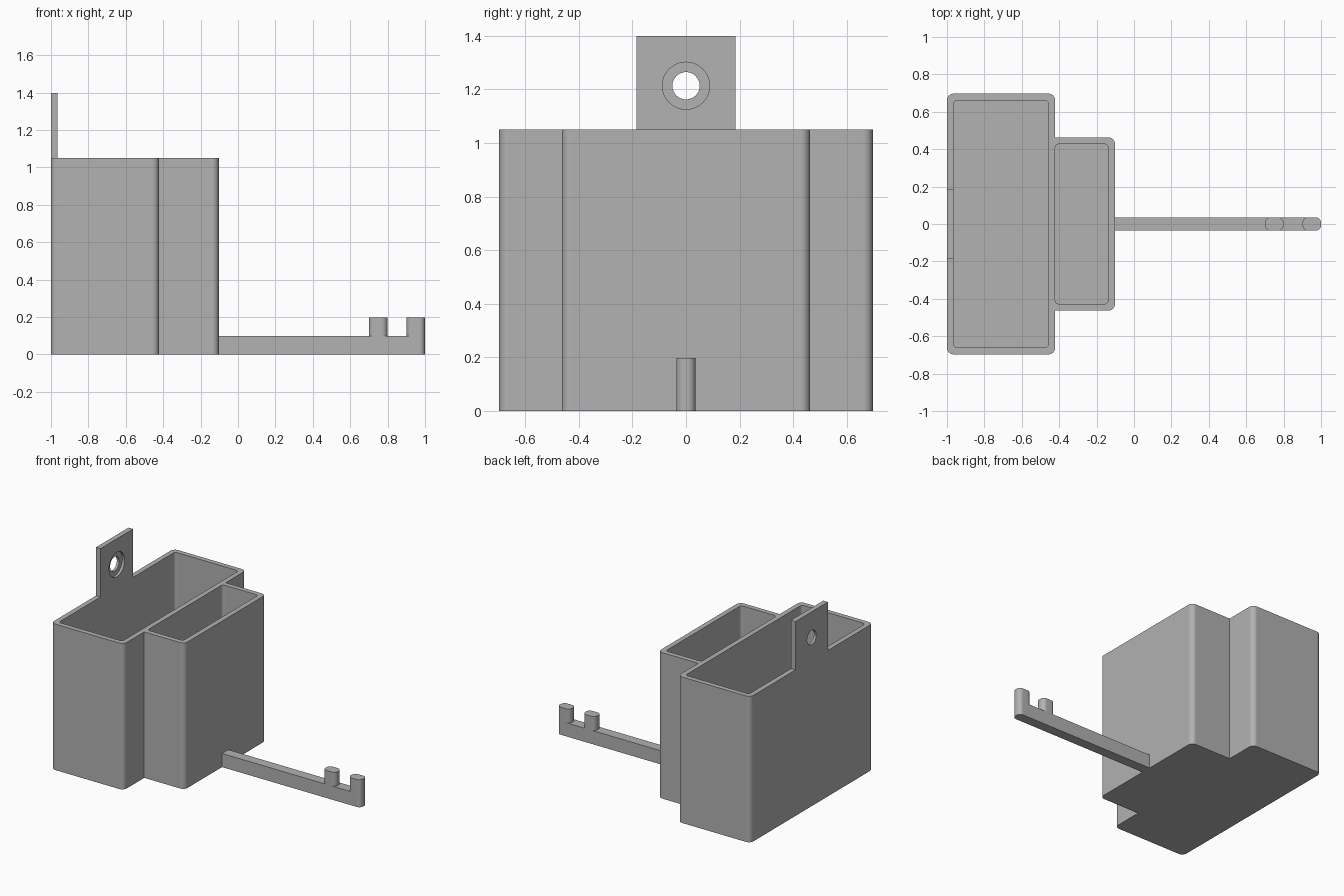
import bpy, bmesh, math
from mathutils import Vector

cube = bpy.data.objects.get("Cube")
if cube:
    bpy.data.objects.remove(cube, do_unlink=True)

GREY = (0.445, 0.445, 0.445, 1)
grey = bpy.data.materials.new("plain grey")
grey.use_nodes = True
grey.diffuse_color = GREY
grey.node_tree.nodes["Principled BSDF"].inputs["Base Color"].default_value = GREY


def rounded(corners, steps=6):
    """Outline from (x, y, radius) corners; radius 0 stays sharp."""
    pts = []
    for i, (x, y, r) in enumerate(corners):
        p = Vector((x, y))
        if r == 0:
            pts.append(p)
            continue
        a = (Vector(corners[i - 1][:2]) - p).normalized()
        b = (Vector(corners[(i + 1) % len(corners)][:2]) - p).normalized()
        for s in range(steps + 1):
            t = s / steps * math.pi / 2
            pts.append(p + a * r * (1 - math.sin(t)) + b * r * (1 - math.cos(t)))
    return pts


def rect(x0, x1, half, r0, r1):
    return rounded([(x0, -half, r0), (x1, -half, r1), (x1, half, r1), (x0, half, r0)])


def link(name, bm):
    bmesh.ops.recalc_face_normals(bm, faces=bm.faces)
    mesh = bpy.data.meshes.new(name)
    bm.to_mesh(mesh)
    bm.free()
    mesh.materials.append(grey)
    ob = bpy.data.objects.new(name, mesh)
    bpy.context.collection.objects.link(ob)
    return ob


def prism(name, outline, z0, z1):
    bm = bmesh.new()
    face = bm.faces.new([bm.verts.new((p.x, p.y, z0)) for p in outline])
    new = bmesh.ops.extrude_face_region(bm, geom=[face])["geom"]
    bmesh.ops.translate(bm, vec=(0, 0, z1 - z0),
                        verts=[v for v in new if isinstance(v, bmesh.types.BMVert)])
    # Extruding keeps the first face as the lower cap only if it is still there
    if not face.is_valid:
        bmesh.ops.holes_fill(bm, edges=[e for e in bm.edges if e.is_boundary])
    return link(name, bm)


def drill(name, radius, x0, x1, z):
    bm = bmesh.new()
    bmesh.ops.create_cone(bm, cap_ends=True, segments=48, radius1=radius,
                          radius2=radius, depth=x1 - x0)
    for v in bm.verts:
        v.co = Vector((v.co.z + (x0 + x1) / 2, v.co.x, v.co.y + z))
    return link(name, bm)


def cut(ob, cutters):
    bpy.context.view_layer.objects.active = ob
    for c in cutters:
        c.hide_render = True
        mod = ob.modifiers.new("cut", "BOOLEAN")
        mod.operation = "DIFFERENCE"
        mod.solver = "EXACT"
        mod.object = c
        bpy.ops.object.modifier_apply(modifier=mod.name)
        bpy.data.objects.remove(c, do_unlink=True)


BACK, STEP, FRONT = -1.0, -0.422, -0.102   # outer faces along x
WIDE, NARROW = 0.697, 0.463                # half widths of the two bins
WALL, TOP, R = 0.036, 1.05, 0.035

# Stepped double bin with two pockets
half = [(BACK, -WIDE, R), (STEP, -WIDE, R), (STEP, -NARROW, 0), (FRONT, -NARROW, R)]
outline = half + [(x, -y, r) for x, y, r in reversed(half)]
bins = prism("double_bin", rounded(outline), 0, TOP)
cut(bins, [
    prism("large_pocket", rect(BACK + WALL, STEP - WALL, WIDE - WALL, 0.02, 0.02), WALL, 1.5),
    prism("small_pocket", rect(STEP, FRONT - WALL, NARROW - WALL, 0.02, 0.02), WALL, 1.5),
])

# Hanging tab with counterbored screw hole
tab = prism("hanging_tab", rect(BACK, BACK + WALL, 0.185, 0, 0), TOP, 1.398)
cut(tab, [
    drill("screw_hole", 0.051, -1.1, -0.9, 1.213),
    drill("screw_head_recess", 0.088, -0.982, -0.9, 1.213),
])

# Arm with two upright pegs
arm = prism("arm", rect(FRONT, 1, 0.036, 0, 0.03), 0, 0.098)
pegs = [prism(n, rect(x, x + 0.099, 0.036, 0.03, 0.03), 0.098, 0.198)
        for n, x in (("inner_peg", 0.70), ("end_peg", 0.901))]

# Smooth the rounded corners, keep the hard edges
for ob in [bins, tab, arm] + pegs:
    bpy.ops.object.select_all(action="DESELECT")
    ob.select_set(True)
    bpy.context.view_layer.objects.active = ob
    bpy.ops.object.shade_smooth_by_angle()
    mod = ob.modifiers.new("weighted normals", "WEIGHTED_NORMAL")
    mod.keep_sharp = True
